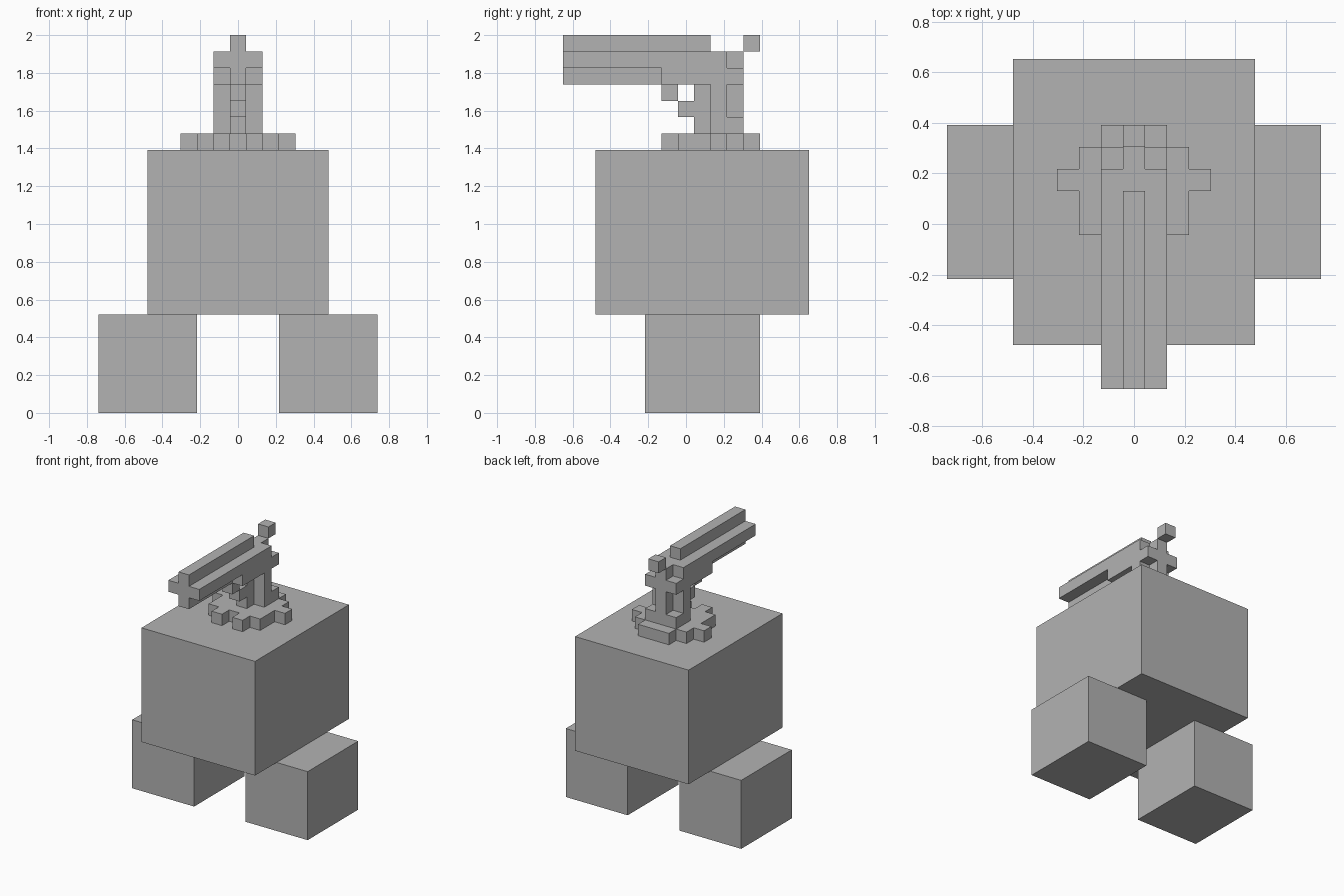
import bpy
import bmesh
from mathutils import Matrix, Vector

cube = bpy.data.objects.get("Cube")
if cube:
    bpy.data.objects.remove(cube, do_unlink=True)

U = 2 / 23  # one block of the modelling grid

grey = bpy.data.materials.new("plain grey")
grey.use_nodes = True
colour = (0.45, 0.45, 0.45, 1)
grey.diffuse_color = colour
grey.node_tree.nodes["Principled BSDF"].inputs["Base Color"].default_value = colour


def blocks(name, *boxes):
    """Build one object from boxes given as (x range, y range, z range) in blocks."""
    bm = bmesh.new()
    for box in boxes:
        low, high = (Vector(corner) * U for corner in zip(*box))
        size = Matrix.Diagonal(high - low).to_4x4()
        bmesh.ops.create_cube(bm, size=1, matrix=Matrix.Translation((low + high) / 2) @ size)
    mesh = bpy.data.meshes.new(name)
    bm.to_mesh(mesh)
    bm.free()
    mesh.materials.append(grey)
    obj = bpy.data.objects.new(name, mesh)
    bpy.context.collection.objects.link(obj)
    return obj


NARROW, WIDE = (-.5, .5), (-1.5, 1.5)

# Body and feet
blocks("body", ((-5.5, 5.5), (-5.5, 7.5), (6, 16)))
blocks("left_foot", ((2.5, 8.5), (-2.5, 4.5), (0, 6)))
blocks("right_foot", ((-8.5, -2.5), (-2.5, 4.5), (0, 6)))

# Mount plate with prongs in front, a tab behind and side knobs
plate_z = (16, 17)
blocks("mount_plate", ((-2.5, 2.5), (-.5, 3.5), plate_z), (WIDE, (3.5, 4.5), plate_z))
for side, s in (("left", 1), ("right", -1)):
    blocks(side + "_prong", (sorted((.5 * s, 1.5 * s)), (-1.5, -.5), plate_z))
    blocks(side + "_knob", (sorted((2.5 * s, 3.5 * s)), (1.5, 2.5), plate_z))

# Cross-shaped grip with a wide heel
blocks("grip",
       (NARROW, (.5, 1.5), (17, 20)),
       (WIDE, (1.5, 2.5), (17, 20)),
       (NARROW, (2.5, 3.5), (18, 20)),
       (WIDE, (2.5, 3.5), (17, 18)))

# Trigger steps
blocks("trigger", (NARROW, (-.5, .5), (18, 19)), (NARROW, (-1.5, -.5), (19, 20)))

# Barrel and receiver
blocks("barrel_underside", (NARROW, (-7.5, -1.5), (20, 21)))
blocks("receiver", (WIDE, (-1.5, 3.5), (20, 21)))
blocks("barrel", (WIDE, (-7.5, 2.5), (21, 22)), (NARROW, (2.5, 3.5), (21, 22)))
blocks("barrel_top_rail", (NARROW, (-7.5, 1.5), (22, 23)))
blocks("hammer", (NARROW, (3.5, 4.5), (22, 23)))
